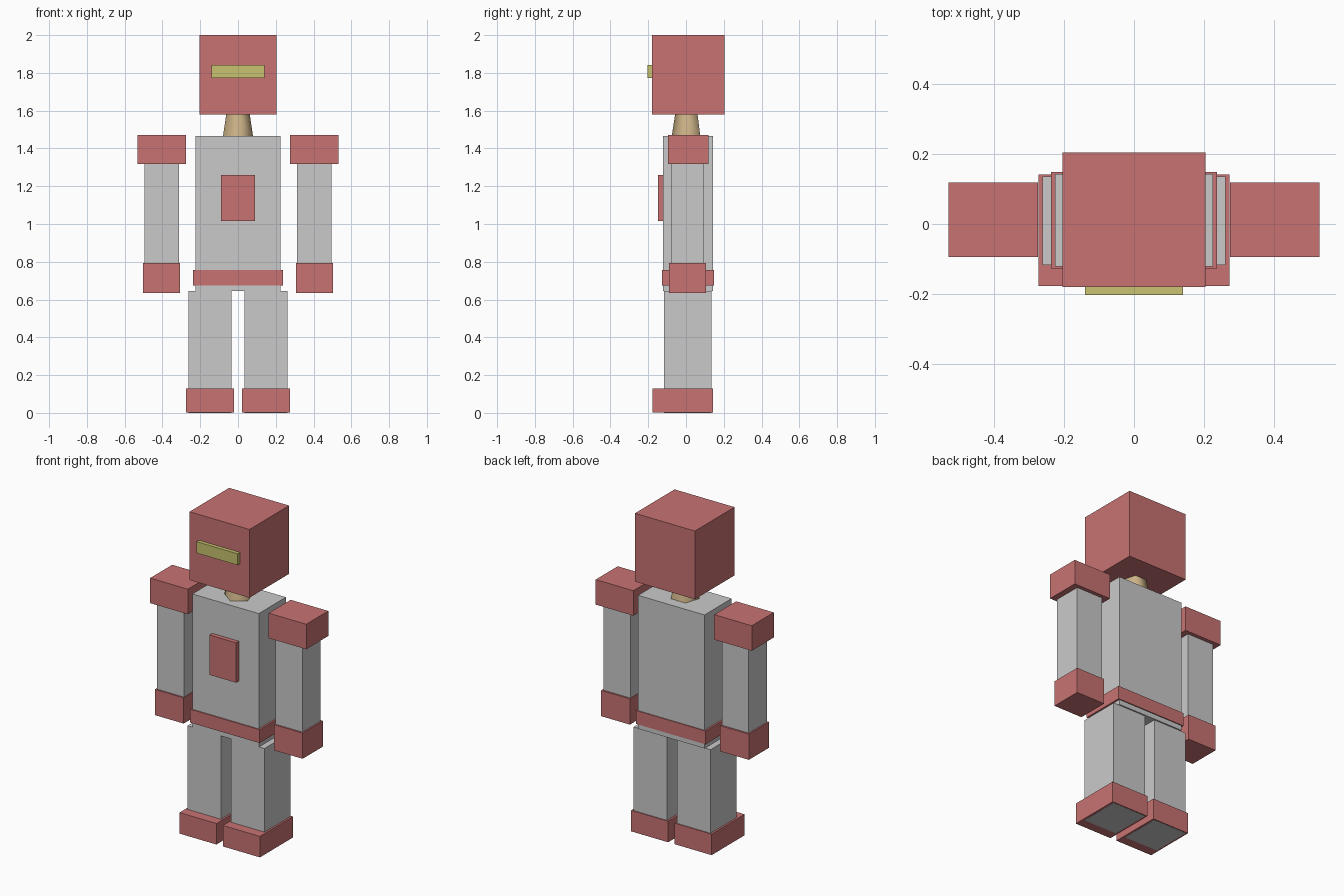
import bpy
import bmesh
import math
from mathutils import Matrix

default_cube = bpy.data.objects.get("Cube")
if default_cube:
    bpy.data.objects.remove(default_cube, do_unlink=True)


def make_material(name, rgb):
    mat = bpy.data.materials.new(name)
    mat.use_nodes = True
    colour = (*rgb, 1)
    mat.diffuse_color = colour
    mat.node_tree.nodes["Principled BSDF"].inputs["Base Color"].default_value = colour
    return mat


red = make_material("soft red", (0.58, 0.17, 0.17))
grey = make_material("light grey", (0.59, 0.59, 0.59))
tan = make_material("tan", (0.62, 0.46, 0.25))
yellow = make_material("dull yellow", (0.58, 0.54, 0.16))


def add_object(name, bm, mat):
    mesh = bpy.data.meshes.new(name)
    bm.to_mesh(mesh)
    bm.free()
    mesh.materials.append(mat)
    obj = bpy.data.objects.new(name, mesh)
    bpy.context.collection.objects.link(obj)
    return obj


def box(name, x, y, z, mat):
    """Box spanning the given (low, high) range on each axis."""
    bm = bmesh.new()
    spans = (x, y, z)
    centre = [(a + b) / 2 for a, b in spans]
    size = [b - a for a, b in spans]
    bmesh.ops.create_cube(bm, size=1, matrix=Matrix.LocRotScale(centre, None, size))
    return add_object(name, bm, mat)


def box_pair(name, x, y, z, mat):
    """Matching boxes on the left (+x) and right (-x)."""
    box("left_" + name, x, y, z, mat)
    box("right_" + name, (-x[1], -x[0]), y, z, mat)


# Head and visor
box("head", (-0.204, 0.204), (-0.18, 0.205), (1.58, 2.0), red)
box("visor", (-0.14, 0.14), (-0.203, -0.17), (1.772, 1.842), yellow)

# Five-sided tapered neck with smooth sides
bm = bmesh.new()
place = Matrix.Translation((0, 0.008, 1.523)) @ Matrix.Rotation(-math.pi / 2, 4, "Z")
bmesh.ops.create_cone(bm, cap_ends=True, segments=5, radius1=0.084, radius2=0.065,
                      depth=0.125, matrix=place)
# Point one corner to the front whatever the starting corner
bm.verts.ensure_lookup_table()
first = bm.verts[0].co
turn = -math.pi / 2 - math.atan2(first.y - 0.008, first.x)
bmesh.ops.rotate(bm, verts=bm.verts, cent=(0, 0.008, 0),
                 matrix=Matrix.Rotation(turn, 3, "Z"))
for face in bm.faces:
    face.smooth = abs(face.normal.z) < 0.8
add_object("neck", bm, tan)

# Torso, chest panel and belt
box("torso", (-0.226, 0.226), (-0.121, 0.143), (0.645, 1.466), grey)
box("chest_panel", (-0.09, 0.09), (-0.148, -0.11), (1.015, 1.26), red)
box("belt", (-0.237, 0.237), (-0.128, 0.149), (0.675, 0.757), red)

# Arms
box_pair("shoulder", (0.275, 0.531), (-0.095, 0.119), (1.318, 1.472), red)
box_pair("arm", (0.312, 0.494), (-0.08, 0.096), (0.75, 1.36), grey)
box_pair("hand", (0.307, 0.503), (-0.09, 0.107), (0.635, 0.793), red)

# Legs run down through the feet and show as grey soles
box_pair("leg", (0.034, 0.262), (-0.117, 0.136), (0, 0.644), grey)
box_pair("foot", (0.022, 0.274), (-0.178, 0.142), (0.001, 0.13), red)
